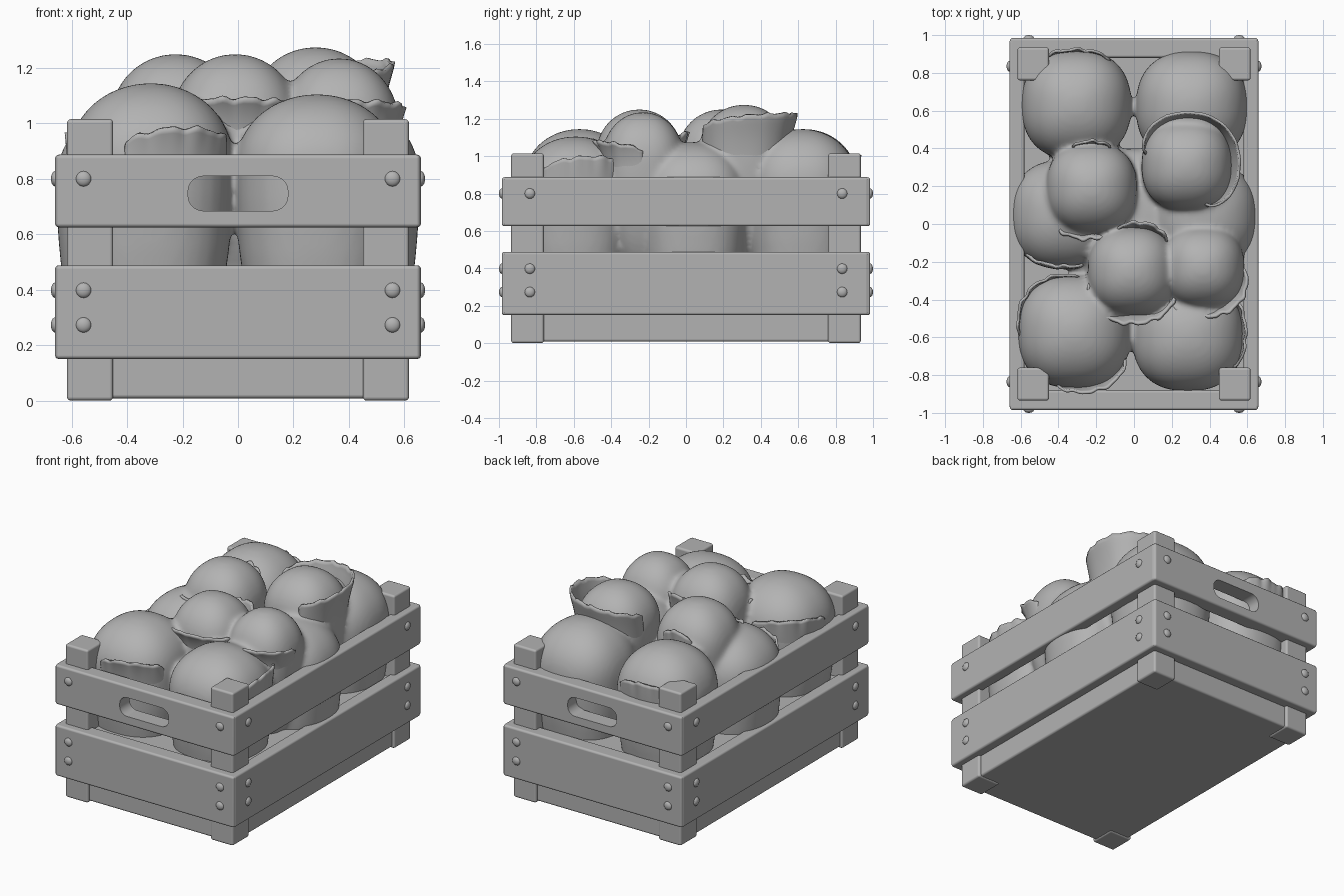
import bpy, bmesh, math
from mathutils import Matrix, Vector

old = bpy.data.objects.get("Cube")
if old:
    bpy.data.objects.remove(old)

grey = bpy.data.materials.new("plain grey")
COLOUR = (0.45, 0.45, 0.45, 1)
grey.diffuse_color = COLOUR
grey.use_nodes = True
grey.node_tree.nodes["Principled BSDF"].inputs["Base Color"].default_value = COLOUR


def finish(name, bm):
    """Turn a bmesh into a shaded object."""
    bmesh.ops.recalc_face_normals(bm, faces=bm.faces)
    mesh = bpy.data.meshes.new(name)
    bm.to_mesh(mesh)
    bm.free()
    mesh.materials.append(grey)
    obj = bpy.data.objects.new(name, mesh)
    bpy.context.collection.objects.link(obj)
    bpy.ops.object.select_all(action="DESELECT")
    obj.select_set(True)
    bpy.context.view_layer.objects.active = obj
    bpy.ops.object.shade_smooth_by_angle(angle=math.radians(40))
    return obj


def box(name, x, y, z, cutter=None):
    """Rounded box from three (low, high) ranges, with an optional hole."""
    bm = bmesh.new()
    bmesh.ops.create_cube(bm, size=1)
    for v in bm.verts:
        v.co = Vector([(lo + hi) / 2 + c * (hi - lo)
                       for c, (lo, hi) in zip(v.co, (x, y, z))])
    bmesh.ops.bevel(bm, geom=bm.edges[:], offset=0.014, segments=3,
                    profile=0.5, affect="EDGES")
    obj = finish(name, bm)
    if cutter:
        cut = obj.modifiers.new("hand_hole", "BOOLEAN")
        cut.operation = "DIFFERENCE"
        cut.solver = "EXACT"
        cut.object = cutter
        bpy.ops.object.modifier_apply(modifier=cut.name)
        bpy.ops.object.shade_smooth_by_angle(angle=math.radians(40))
    flat = obj.modifiers.new("flat_sides", "WEIGHTED_NORMAL")
    flat.keep_sharp = True
    flat.weight = 100


# Cutter for the hand holes: a rounded slot running front to back
bm = bmesh.new()
bmesh.ops.create_cube(bm, size=1)
bmesh.ops.scale(bm, vec=(0.36, 3, 0.125), verts=bm.verts)
bmesh.ops.translate(bm, vec=(0, 0, 0.747), verts=bm.verts)
long_edges = [e for e in bm.edges
              if abs(e.verts[0].co.y - e.verts[1].co.y) > 1]
bmesh.ops.bevel(bm, geom=long_edges, offset=0.055, segments=8,
                profile=0.5, affect="EDGES")
slot = finish("slot_cutter", bm)

# Crate boards, with a hand hole in the upper end boards
LEVELS = {"lower": (0.15, 0.488), "upper": (0.625, 0.887)}
for level, z in LEVELS.items():
    for side, s in (("front", -1), ("back", 1)):
        box(f"{level}_{side}_board", (-0.657, 0.657),
            sorted((s * 0.88, s * 0.985)), z,
            slot if level == "upper" else None)
    for side, s in (("right", -1), ("left", 1)):
        box(f"{level}_{side}_board", sorted((s * 0.58, s * 0.66)),
            (-0.975, 0.975), z)
bpy.data.objects.remove(slot)

# Corner posts and base
for sx, xn in ((-1, "right"), (1, "left")):
    for sy, yn in ((-1, "front"), (1, "back")):
        box(f"{yn}_{xn}_post", sorted((sx * 0.45, sx * 0.617)),
            sorted((sy * 0.76, sy * 0.935)), (0, 1.015))
box("crate_base", (-0.6, 0.6), (-0.915, 0.915), (0.008, 0.47))


# Rivets on all four sides
def rivet(name, centre, normal):
    bm = bmesh.new()
    bmesh.ops.create_uvsphere(bm, u_segments=16, v_segments=10, radius=0.028)
    bmesh.ops.scale(bm, vec=(1, 1, 0.6), verts=bm.verts)
    turn = Vector((0, 0, 1)).rotation_difference(normal).to_matrix().to_4x4()
    bmesh.ops.transform(bm, matrix=Matrix.Translation(centre) @ turn,
                        verts=bm.verts)
    finish(name, bm)


for z in (0.8, 0.398, 0.273):
    for a in (-1, 1):
        for b in (-1, 1):
            rivet("end_rivet", (a * 0.557, b * 0.983, z), Vector((0, b, 0)))
            rivet("side_rivet", (a * 0.658, b * 0.835, z), Vector((a, 0, 0)))

# Cabbage heads: x, y, top, radius, dome height, depth below the widest level
HEADS = {
    "front_right": (-0.315, -0.57, 1.145, 0.3, 0.3, 0.9),
    "front_left": (0.285, -0.59, 1.105, 0.295, 0.28, 0.9),
    "back_right": (-0.305, 0.63, 1.145, 0.29, 0.3, 0.9),
    "back_left": (0.305, 0.62, 1.145, 0.295, 0.3, 0.9),
    "middle_right": (-0.365, 0.05, 1.065, 0.29, 0.28, 0.9),
    "middle_left": (0.365, 0.04, 1.075, 0.29, 0.28, 0.9),
    "top_right": (-0.225, 0.19, 1.25, 0.24, 0.27, 0.6),
    "top_back": (0.28, 0.31, 1.275, 0.24, 0.26, 0.6),
    "top_front": (-0.01, -0.25, 1.25, 0.235, 0.27, 0.6),
    "top_left": (0.365, -0.23, 1.235, 0.22, 0.27, 0.6),
    "core": (0, 0, 0.97, 0.4, 0.2, 0.9),
}
FULL = 0.9   # below 1 makes the domes fuller than a sphere


def squarish(a):
    """Radius factor of a slightly squared circle at angle a."""
    p = 2.4
    return (abs(math.cos(a)) ** p + abs(math.sin(a)) ** p) ** (-1 / p)


# All heads are fused and softened where they press together
bm = bmesh.new()
for x, y, top, r, dome, depth in HEADS.values():
    made = bmesh.ops.create_uvsphere(bm, u_segments=40, v_segments=28, radius=1)
    for v in made["verts"]:
        c = v.co.copy()
        k = r * squarish(math.atan2(c.y, c.x))
        drop = c.z ** FULL * dome if c.z > 0 else c.z * depth
        v.co = (x + k * c.x, y + k * c.y, max(0.2, top - dome + drop))
heads = finish("cabbage_heads", bm)
fuse = heads.modifiers.new("fuse", "REMESH")
fuse.mode = "VOXEL"
fuse.voxel_size = 0.015
fuse.use_smooth_shade = True
soften = heads.modifiers.new("soften", "SMOOTH")
soften.factor = 0.5
soften.iterations = 10


def leaf(name, x, y, top, r, dome, depth, facing, span, rim, out):
    """Wavy outer leaf growing from a head, its rim flaring outward."""
    bm = bmesh.new()
    cols, rows = 48, 12
    mid = top - dome
    low = mid - 0.1
    grid = []
    for i in range(cols + 1):
        u = i / cols
        a = math.radians(facing + span * (u - 0.5))
        hump = math.sin(math.pi * u) ** 0.5 if 0 < u < 1 else 0
        wave = math.sin(a * 17) + 0.5 * math.sin(a * 29 + 1)
        high = mid + (rim - mid) * (0.5 + 0.5 * hump) + 0.005 * wave
        column = []
        for j in range(rows + 1):
            t = j / rows
            z = low + (high - low) * t
            h = ((z - mid) / dome) ** (1 / FULL) if z > mid else (z - mid) / depth
            rad = r * squarish(a) * math.sqrt(max(0, 1 - h * h)) - 0.012
            rad += t ** 3 * hump * (out + 0.012 + 0.008 * wave)
            column.append(bm.verts.new((x + rad * math.cos(a),
                                        y + rad * math.sin(a), z)))
        grid.append(column)
    for p, q in zip(grid, grid[1:]):
        for j in range(rows):
            bm.faces.new((p[j], q[j], q[j + 1], p[j + 1]))
    obj = finish(name + "_leaf", bm)
    thick = obj.modifiers.new("thickness", "SOLIDIFY")
    thick.thickness = 0.014
    thick.offset = 0


# Leaves: head, facing angle, angular span, rim height, flare
for name, facing, span, rim, out in (
        ("front_right", -68, 80, 0.985, 0.055),
        ("front_right", 135, 100, 0.99, 0.04),
        ("front_left", 15, 100, 1.0, 0.07),
        ("back_right", 95, 85, 1.0, 0.04),
        ("middle_right", -100, 70, 0.95, 0.03),
        ("top_right", -105, 110, 1.06, 0.04),
        ("top_right", 90, 50, 1.14, 0.05),
        ("top_back", 50, 230, 1.23, 0.14),
        ("top_front", -90, 150, 1.09, 0.06),
        ("top_front", 75, 70, 1.13, 0.06),
        ("top_left", -75, 150, 1.08, 0.06)):
    leaf(name, *HEADS[name], facing, span, rim, out)
